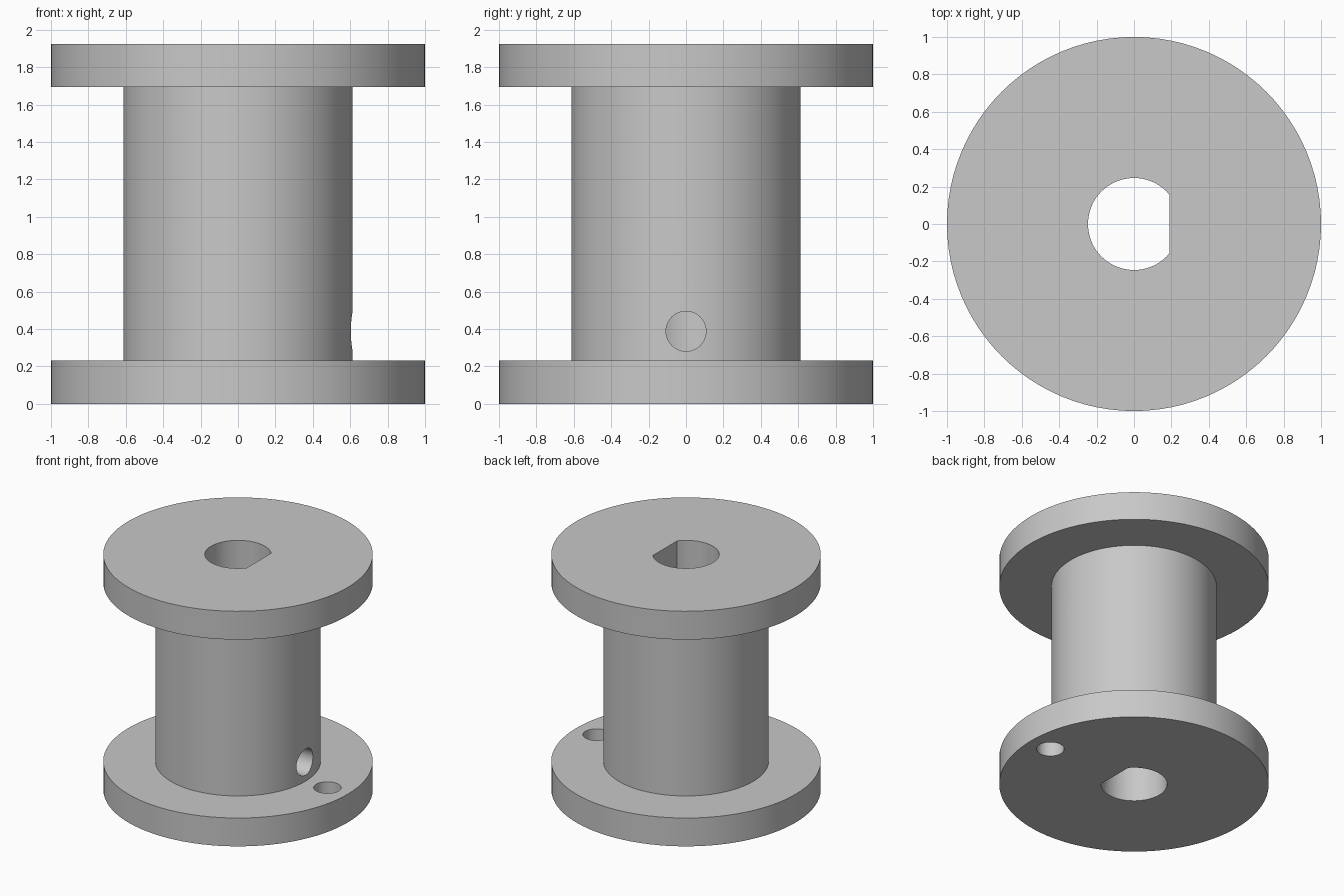
import bpy, bmesh, math
from mathutils import Matrix

cube = bpy.data.objects.get("Cube")
if cube:
    bpy.data.objects.remove(cube, do_unlink=True)

SEGMENTS = 96
HEIGHT = 1.925
FLANGE = 0.232
CORE_R = 0.613

grey = bpy.data.materials.new("plain grey")
grey.use_nodes = True
colour = (0.58, 0.58, 0.58, 1)
grey.diffuse_color = colour
grey.node_tree.nodes["Principled BSDF"].inputs["Base Color"].default_value = colour


def arc(radius, start=0.0, end=2 * math.pi, count=SEGMENTS, closed=True):
    steps = count if closed else count - 1
    return [(radius * math.cos(start + (end - start) * i / steps),
             radius * math.sin(start + (end - start) * i / steps)) for i in range(count)]


def loft(name, sections, matrix=Matrix()):
    """Solid through a stack of (outline, height) sections, capped at both ends."""
    bm = bmesh.new()
    rings = [[bm.verts.new((x, y, z)) for x, y in outline] for outline, z in sections]
    for low, high in zip(rings, rings[1:]):
        for i in range(len(low)):
            j = (i + 1) % len(low)
            bm.faces.new((low[i], low[j], high[j], high[i]))
    bm.faces.new(rings[0][::-1])
    bm.faces.new(rings[-1])
    bm.transform(matrix)
    bmesh.ops.recalc_face_normals(bm, faces=bm.faces)
    mesh = bpy.data.meshes.new(name)
    bm.to_mesh(mesh)
    bm.free()
    mesh.materials.append(grey)
    obj = bpy.data.objects.new(name, mesh)
    bpy.context.collection.objects.link(obj)
    return obj


# Spool body: two flanges joined by the core
rim, core = arc(1.0), arc(CORE_R)
spool = loft("spool", [(rim, 0), (rim, FLANGE), (core, FLANGE),
                       (core, HEIGHT - FLANGE), (rim, HEIGHT - FLANGE), (rim, HEIGHT)])

# D-shaped shaft bore
BORE_R, FLAT_X = 0.246, 0.19
half = math.acos(FLAT_X / BORE_R)
d_shape = arc(BORE_R, half, 2 * math.pi - half, 64, closed=False)
bore = loft("bore_cutter", [(d_shape, -0.2), (d_shape, HEIGHT + 0.2)])

# Radial hole from the core's left side into the bore
hole = arc(0.107, count=48)
sideways = Matrix.Translation((0, 0, 0.388)) @ Matrix.Rotation(math.pi / 2, 4, 'Y')
side_hole = loft("side_hole_cutter", [(hole, 0.1), (hole, 0.9)], sideways)

# Hole through the bottom flange
small = arc(0.102, count=48)
flange_hole = loft("flange_hole_cutter", [(small, -0.2), (small, FLANGE + 0.02)],
                   Matrix.Translation((0.81, 0, 0)))

# Cut the holes, then discard the cutters
bpy.ops.object.select_all(action='DESELECT')
bpy.context.view_layer.objects.active = spool
spool.select_set(True)
for cutter in (bore, side_hole, flange_hole):
    cutter.hide_render = True
    mod = spool.modifiers.new(cutter.name, 'BOOLEAN')
    mod.operation = 'DIFFERENCE'
    mod.solver = 'EXACT'
    mod.object = cutter
    bpy.ops.object.modifier_apply(modifier=mod.name)
    bpy.data.objects.remove(cutter, do_unlink=True)

bpy.ops.object.shade_smooth_by_angle(angle=math.radians(30))
